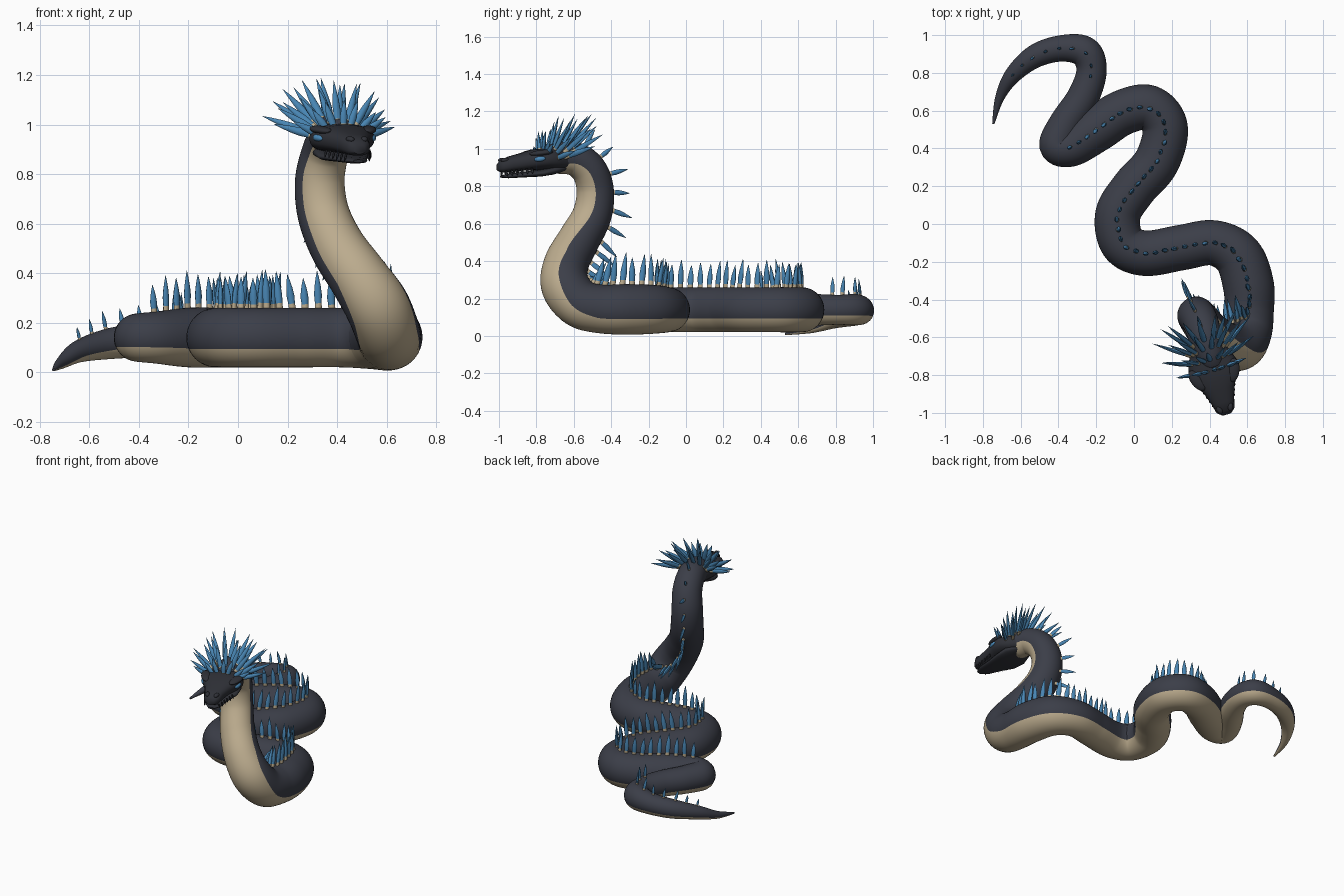
import bpy, bmesh, math, random
from mathutils import Vector

random.seed(4)
if "Cube" in bpy.data.objects:
    bpy.data.objects.remove(bpy.data.objects["Cube"])


def material(name, rgb):
    mat = bpy.data.materials.new(name)
    mat.use_nodes = True
    mat.diffuse_color = (*rgb, 1)
    mat.node_tree.nodes["Principled BSDF"].inputs["Base Color"].default_value = (*rgb, 1)
    return mat


SLATE = material("slate scales", (.044, .048, .065))
CHARCOAL = material("charcoal head", (.028, .03, .038))
SAND = material("sand belly", (.5, .41, .27))
BLUE = material("blue spines", (.065, .235, .45))


def finish(bm, name, mats):
    bmesh.ops.recalc_face_normals(bm, faces=bm.faces)
    mesh = bpy.data.meshes.new(name)
    bm.to_mesh(mesh)
    bm.free()
    for mat in mats:
        mesh.materials.append(mat)
    obj = bpy.data.objects.new(name, mesh)
    bpy.context.collection.objects.link(obj)
    for other in bpy.context.selected_objects:
        other.select_set(False)
    obj.select_set(True)
    bpy.context.view_layer.objects.active = obj
    bpy.ops.object.shade_smooth_by_angle(angle=math.radians(50))
    return obj


def loft(bm, rings, rule=lambda row, col: 0):
    """Skin closed rings of points; rule gives each face its material slot."""
    loops = [[bm.verts.new(p) for p in ring] for ring in rings]
    n = len(loops[0])
    for row, (a, b) in enumerate(zip(loops, loops[1:])):
        for col in range(n):
            nxt = (col + 1) % n
            face = bm.faces.new((a[col], a[nxt], b[nxt], b[col]))
            face.material_index = rule(row, col)
    for row, cap in ((0, loops[0]), (len(loops) - 1, loops[-1])):
        bm.faces.new(cap).material_index = rule(row, 0)


def spike(bm, base, direction, along, length, width, sides=8):
    """Leaf-shaped spine with a sand-coloured root."""
    d = direction.normalized()
    a = (along - d * along.dot(d)).normalized()
    b = d.cross(a)
    rings = []
    for h, r in ((0, .9), (.16, .85), (.38, 1), (.6, .8), (.82, .42), (1, .03)):
        turns = [2 * math.pi * i / sides for i in range(sides)]
        rings.append([base + d * (h * length) + a * (math.cos(t) * r * width)
                      + b * (math.sin(t) * r * width * .7) for t in turns])
    loft(bm, rings, lambda row, col: 1 if row == 0 else 0)


# Body centreline: x, y, z, radius from tail tip to head
tail = [(-.745, .53, .01, .006), (-.71, .67, .04, .025), (-.64, .79, .085, .045),
        (-.52, .89, .115, .062), (-.38, .93, .13, .07), (-.26, .91, .14, .083),
        (-.225, .81, .14, .08), (-.27, .67, .14, .085), (-.36, .53, .14, .09),
        (-.405, .42, .14, .097), (-.33, .41, .14, .105)]
coils = [(x, y, .14, .12) for x, y in (
    (-.2, .5), (-.06, .59), (.08, .615), (.165, .51), (.12, .33), (0, .19),
    (-.085, .05), (-.06, -.1), (.06, -.155), (.25, -.125), (.42, -.1))]
neck = [(.55, -.17, .142, .13), (.605, -.32, .142, .135), (.61, -.46, .145, .13),
        (.6, -.57, .175, .13), (.56, -.645, .27, .13), (.485, -.64, .385, .12),
        (.4, -.575, .51, .112), (.345, -.505, .64, .105), (.33, -.485, .77, .1),
        (.35, -.515, .88, .095), (.375, -.59, .945, .09), (.4, -.68, .95, .085),
        (.42, -.74, .935, .07)]
points = [Vector(p) for p in tail + coils + neck]
last = len(points) - 1
neck_start = len(tail) + len(coils) + 2


def on_path(u):
    """Smooth spline through the control points."""
    i = min(int(u), last - 1)
    t = u - i
    p0, p1, p2, p3 = (points[max(0, min(last, i + k))] for k in (-1, 0, 1, 2))
    return (p1 * 2 + (p2 - p0) * t + (p0 * 2 - p1 * 5 + p2 * 4 - p3) * t ** 2
            + (p1 * 3 - p0 - p2 * 3 + p3) * t ** 3) / 2


def frame(u):
    """Position, radius, tangent, back direction and side direction."""
    p = on_path(u)
    tangent = (on_path(min(u + .05, last)) - on_path(max(u - .05, 0))).xyz.normalized()
    lean = max(0, min(1, (u - neck_start) / 3, (last - 1 - u) / 3))
    hint = Vector((0, 0, 1)).lerp(Vector((-.4, .9, 0)), lean)
    back = (hint - tangent * hint.dot(tangent)).normalized()
    return p.xyz, p.w, tangent, back, tangent.cross(back)


# Body tube with a pale belly strip
SIDES, STEPS = 48, 9
rings = []
for k in range(last * STEPS + 1):
    pos, rad, tan, back, side = frame(k / STEPS)
    rings.append([pos + (back * math.cos(t) + side * math.sin(t)) * rad
                  for t in (2 * math.pi * i / SIDES for i in range(SIDES))])
bm = bmesh.new()
loft(bm, rings, lambda row, col: 1 if math.cos(2 * math.pi * (col + .5) / SIDES) < -.36 else 0)
finish(bm, "body", [SLATE, SAND])

# Spines along the back, skipping the hidden tail fold
bm = bmesh.new()
walked, previous, u = 0, on_path(1.6).xyz, 1.6
while u < last - 2:
    pos, rad, tan, back, side = frame(u)
    walked += (pos - previous).length
    previous = pos
    gap = .07 if u > neck_start + 2 or u < 6 else .052
    if walked > gap:
        walked = 0
        if not 6.3 < u < 9.4:
            tilt = back + side * random.uniform(-.1, .1) - tan * random.uniform(0, .15)
            spike(bm, pos + back * rad * .95, tilt, tan,
                  rad * random.uniform(1.05, 1.35), .003 + rad * .11)
    u += .02
finish(bm, "back_spines", [BLUE, SAND])

# Head frame: forward, left, up
origin = Vector((.4, -.7, .935))
fwd = Vector((.28, -.95, -.12)).normalized()
left = Vector((0, 0, 1)).cross(fwd).normalized()
up = fwd.cross(left)


def local(f, s, h):
    return origin + fwd * f + left * s + up * h


def head_part(name, sections):
    rings = []
    for f, wide, top, low in sections:
        mid, half = (top + low) / 2, (top - low) / 2
        ring = []
        for i in range(24):
            c, s = math.cos(math.tau * i / 24), math.sin(math.tau * i / 24)
            ring.append(local(f, math.copysign(abs(c) ** .8, c) * wide,
                              mid + math.copysign(abs(s) ** .8, s) * half))
        rings.append(ring)
    bm = bmesh.new()
    loft(bm, rings)
    finish(bm, name, [CHARCOAL])


head_part("skull", [(-.08, .075, .06, -.06), (0, .115, .07, -.05), (.06, .135, .075, -.04),
                    (.12, .122, .077, -.035), (.18, .085, .066, -.03), (.25, .062, .056, -.028),
                    (.3, .05, .042, -.025), (.322, .025, .02, -.015)])
head_part("lower_jaw", [(-.04, .07, -.02, -.06), (.03, .11, -.02, -.07), (.1, .105, -.035, -.072),
                        (.18, .075, -.036, -.066), (.27, .05, -.036, -.06), (.31, .02, -.04, -.052)])


def ellipsoid(bm, centre, size, yaw):
    """Ball stretched along the head axes and turned to follow the cheek."""
    f, s = fwd - left * yaw, left + fwd * yaw
    made = bmesh.ops.create_uvsphere(bm, u_segments=16, v_segments=10, radius=1)
    for v in made["verts"]:
        v.co = centre + f * v.co.x * size[0] + s * v.co.y * size[1] + up * v.co.z * size[2]


# Eyes, brows, nostril bumps and teeth on both sides
eyes, brows, teeth = bmesh.new(), bmesh.new(), bmesh.new()
for sign in (-1, 1):
    ellipsoid(eyes, local(.115, sign * .112, .025), (.03, .016, .015), sign * .4)
    ellipsoid(brows, local(.1, sign * .1, .056), (.06, .03, .016), sign * .4)
    ellipsoid(brows, local(.285, sign * .03, .04), (.022, .014, .012), sign * .3)
    for i in range(6):
        spike(teeth, local(.16 + i * .026, sign * (.09 - i * .009), -.018),
              left * sign * .25 - up, fwd, .034, .007, 6)
finish(eyes, "eyes", [BLUE])
finish(brows, "brows_and_nostrils", [CHARCOAL])
finish(teeth, "teeth", [CHARCOAL, CHARCOAL])

# Crown: fanned rows of spines sweeping back from the head
bm = bmesh.new()
for f, count, sweep, length, spread in ((.07, 7, .15, .12, 60), (.02, 9, .4, .18, 78),
                                        (-.03, 8, .7, .21, 72), (-.07, 7, 1, .22, 55)):
    for i in range(count):
        a = math.radians(spread * (2 * i / (count - 1) - 1) + random.uniform(-4, 4))
        out = left * math.sin(a) + up * math.cos(a)
        base = local(f, math.sin(a) * .1, math.cos(a) * .055 + .005)
        spike(bm, base, out - fwd * sweep, left * math.cos(a) - up * math.sin(a),
              length * random.uniform(.88, 1.1), .016)
finish(bm, "crown_spines", [BLUE, SAND])
